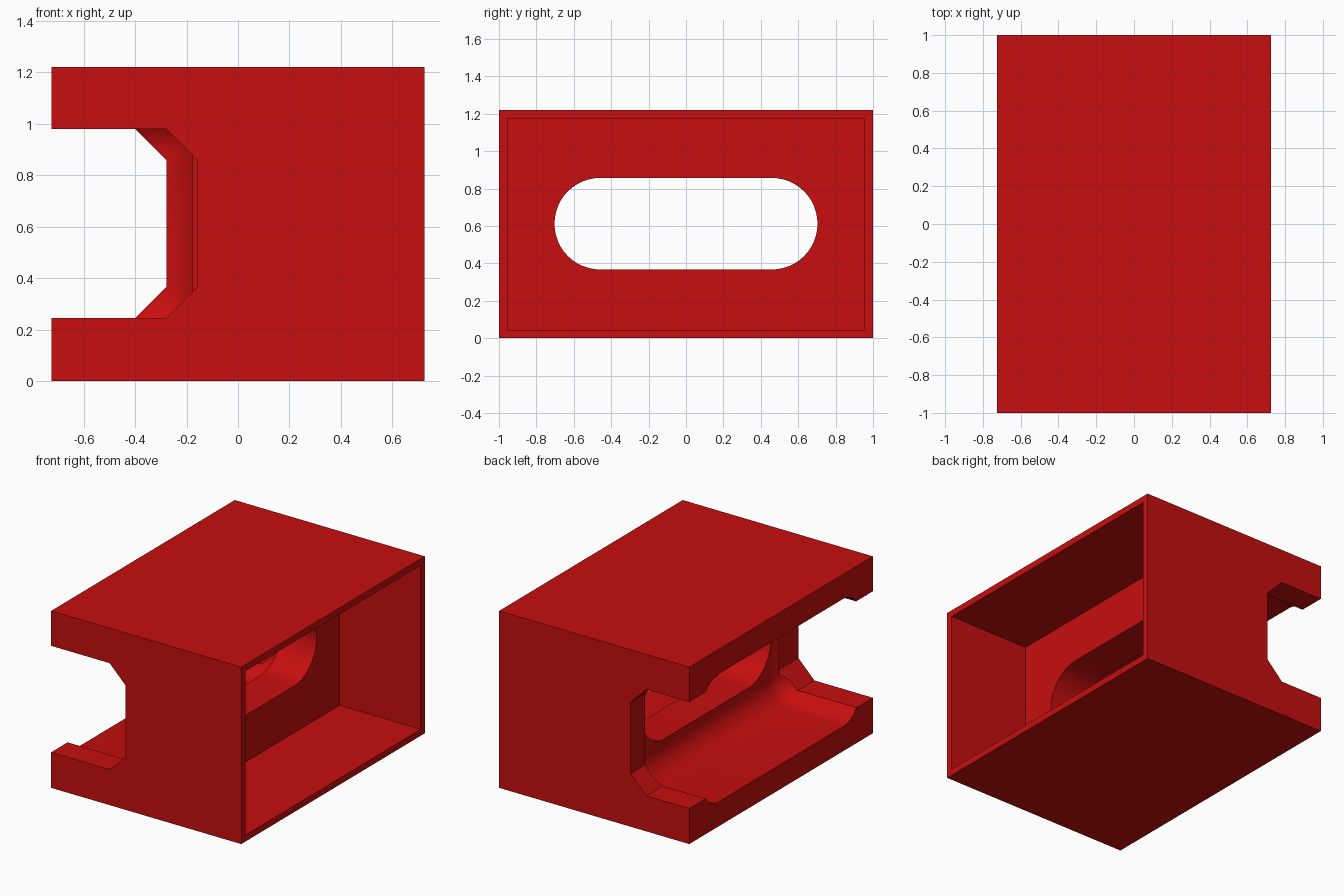
import bpy, bmesh, math

if "Cube" in bpy.data.objects:
    bpy.data.objects.remove(bpy.data.objects["Cube"])

red = bpy.data.materials.new("bright_red")
red.diffuse_color = (0.57, 0.0045, 0.0045, 1)
red.use_nodes = True
red.node_tree.nodes["Principled BSDF"].inputs["Base Color"].default_value = red.diffuse_color


def prism(name, outline, to3d, sweep):
    """Extrude a closed outline; to3d places each 2D point, sweep is the extrusion."""
    bm = bmesh.new()
    face = bm.faces.new([bm.verts.new(to3d(a, b)) for a, b in outline])
    out = bmesh.ops.extrude_face_region(bm, geom=[face])
    bmesh.ops.translate(bm, vec=sweep,
                        verts=[v for v in out["geom"] if isinstance(v, bmesh.types.BMVert)])
    bmesh.ops.recalc_face_normals(bm, faces=bm.faces)
    return finish(name, bm)


def box(name, lo, hi, radius=0):
    """Box between two corners, optionally with rounded edges."""
    bm = bmesh.new()
    bmesh.ops.create_cube(bm, size=1)
    for v in bm.verts:
        v.co = [hi[i] if v.co[i] > 0 else lo[i] for i in range(3)]
    if radius:
        bmesh.ops.bevel(bm, geom=bm.edges[:], offset=radius, segments=8,
                        profile=0.5, affect='EDGES')
    return finish(name, bm)


def finish(name, bm):
    mesh = bpy.data.meshes.new(name)
    bm.to_mesh(mesh)
    bm.free()
    mesh.materials.append(red)
    obj = bpy.data.objects.new(name, mesh)
    bpy.context.collection.objects.link(obj)
    return obj


def cut(target, cutter):
    cutter.hide_render = True
    bpy.context.view_layer.objects.active = target
    mod = target.modifiers.new("cut", 'BOOLEAN')
    mod.operation, mod.solver, mod.object = 'DIFFERENCE', 'EXACT', cutter
    bpy.ops.object.modifier_apply(modifier=mod.name)
    bpy.data.objects.remove(cutter)


# Solid outer block
housing = box("housing", (-0.725, -1, 0), (0.725, 1, 1.22))

# Rectangular recess on the right side, leaving thin walls
cut(housing, box("recess_cutter", (0.107, -0.955, 0.045), (0.9, 0.955, 1.175)))

# Rounded pocket on the left side
cut(housing, box("pocket_cutter", (-1.3, -0.85, 0.17), (-0.155, 0.85, 1.05), 0.17))


# Chamfered notches through the front and back end walls
def notch(depth, y0, y1):
    c = depth - 0.122
    outline = [(-0.9, 0.245), (c, 0.245), (depth, 0.367),
               (depth, 0.857), (c, 0.979), (-0.9, 0.979)]
    return prism("notch_cutter", outline, lambda x, z: (x, y0, z), (0, y1 - y0, 0))


cut(housing, notch(-0.157, -1.2, -0.76))
cut(housing, notch(-0.277, 0.76, 1.2))

# Long round-ended slot through the middle wall
slot = []
for side in (1, -1):
    for i in range(25):
        t = math.pi * (i / 24 - 0.5)
        slot.append((side * (0.458 + 0.245 * math.cos(t)), 0.612 + side * 0.245 * math.sin(t)))
cut(housing, prism("slot_cutter", slot, lambda y, z: (-0.5, y, z), (0.9, 0, 0)))

# Smooth the curved surfaces, keep hard edges sharp
bpy.ops.object.select_all(action='DESELECT')
housing.select_set(True)
bpy.context.view_layer.objects.active = housing
bpy.ops.object.shade_smooth_by_angle(angle=math.radians(25))
